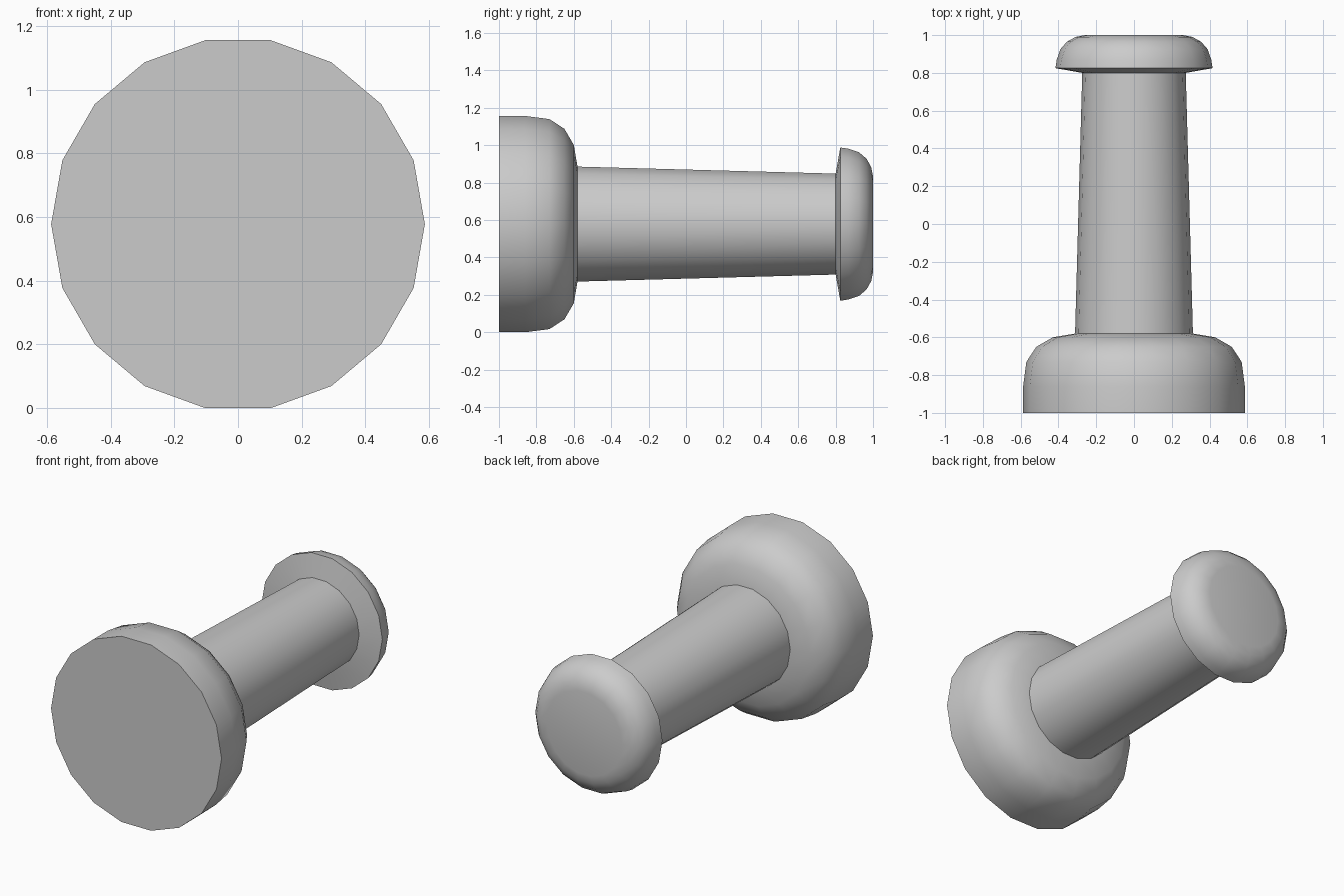
import bpy, bmesh, math

if "Cube" in bpy.data.objects:
    bpy.data.objects.remove(bpy.data.objects["Cube"])

SIDES = 18
CENTRE_Z = 0.578

# Profile sections along the axis: (y, radius)
base = [(-1.0, 0.587), (-0.86, 0.587), (-0.73, 0.570), (-0.65, 0.517), (-0.60, 0.430)]
shaft = [(-0.58, 0.312), (0.80, 0.274)]
cap = [(0.825, 0.416), (0.87, 0.409), (0.925, 0.390), (0.965, 0.355), (0.99, 0.310), (1.0, 0.26)]


def lathe(name, profile):
    """Turn a profile around the y axis and close both ends."""
    bm = bmesh.new()
    rings = []
    for y, r in profile:
        angles = [2 * math.pi * i / SIDES for i in range(SIDES)]
        rings.append([bm.verts.new((r * math.cos(a), y, CENTRE_Z + r * math.sin(a))) for a in angles])
    for a, b in zip(rings, rings[1:]):
        for i in range(SIDES):
            j = (i + 1) % SIDES
            bm.faces.new((a[i], a[j], b[j], b[i]))
    bm.faces.new(rings[0])
    bm.faces.new(rings[-1])
    bmesh.ops.recalc_face_normals(bm, faces=bm.faces)
    mesh = bpy.data.meshes.new(name)
    bm.to_mesh(mesh)
    bm.free()
    obj = bpy.data.objects.new(name, mesh)
    bpy.context.collection.objects.link(obj)
    return obj


# Base, tapered shaft and flared cap as one continuous turned body
peg = lathe("turned_peg", base + shaft + cap)
bpy.context.view_layer.objects.active = peg
peg.select_set(True)
bpy.ops.object.shade_smooth_by_angle(angle=math.radians(35))
